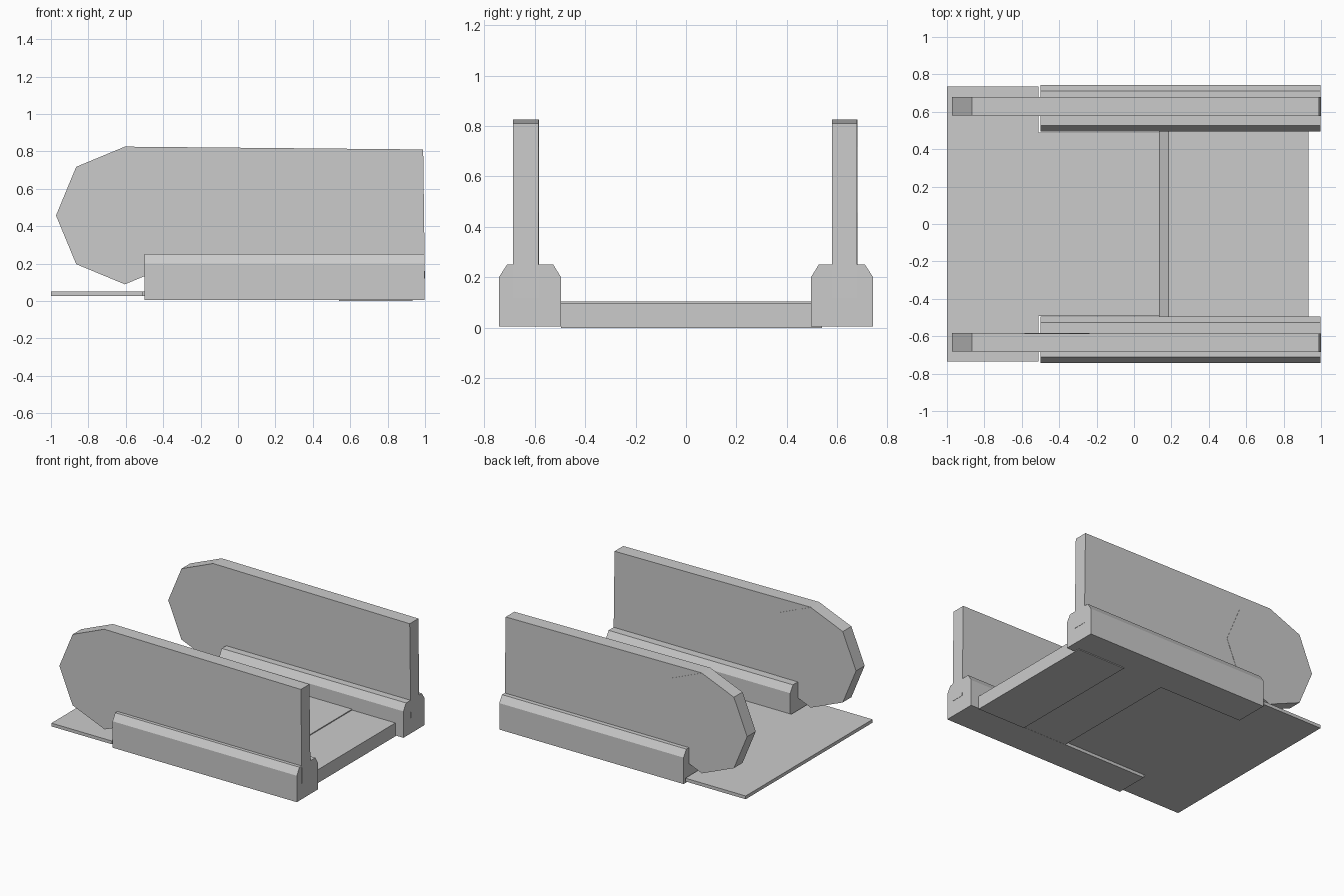
import bpy, bmesh
from math import cos, sin, radians

if "Cube" in bpy.data.objects:
    bpy.data.objects.remove(bpy.data.objects["Cube"])


def prism(name, profile, a, b, axis):
    """Extrude a 2D profile from a to b along 'X' (profile = y,z) or 'Y' (profile = x,z)."""
    def place(p, t):
        return (t, p[0], p[1]) if axis == 'X' else (p[0], t, p[1])
    bm = bmesh.new()
    lo = [bm.verts.new(place(p, a)) for p in profile]
    hi = [bm.verts.new(place(p, b)) for p in profile]
    bm.faces.new(lo)
    bm.faces.new(hi[::-1])
    n = len(profile)
    for i in range(n):
        j = (i + 1) % n
        bm.faces.new((lo[i], hi[i], hi[j], lo[j]))
    bmesh.ops.recalc_face_normals(bm, faces=bm.faces)
    mesh = bpy.data.meshes.new(name)
    bm.to_mesh(mesh)
    bm.free()
    ob = bpy.data.objects.new(name, mesh)
    bpy.context.collection.objects.link(ob)
    return ob


def box(name, x, y, z):
    return prism(name, [(x[0], z[0]), (x[1], z[0]), (x[1], z[1]), (x[0], z[1])], y[0], y[1], 'Y')


for side, s, wall_y in (("left", 1, 0.628), ("right", -1, -0.635)):
    # Chamfered base rail
    rail = [(0.495, 0.006), (0.742, 0.006), (0.742, 0.2), (0.71, 0.25), (0.526, 0.25), (0.495, 0.2)]
    prism("rail_" + side, [(s * y, z) for y, z in rail], -0.5, 0.997, 'X')

    # Upright side panel, slightly tapered
    panel = [(-0.605, 0.825), (0.99, 0.81), (0.999, 0.12), (-0.5, 0.135), (-0.605, 0.1)]
    prism("panel_" + side, panel, wall_y - 0.05, wall_y + 0.05, 'Y')

    # Eight-sided rounded end of the panel
    disc = [(-0.605 + 0.368 * cos(radians(45 * i)), 0.457 + 0.368 * sin(radians(45 * i)))
            for i in range(8)]
    prism("panel_end_" + side, disc, wall_y - 0.048, wall_y + 0.052, 'Y')

# Thin floor: wide front plate, narrower middle plate
box("wide_plate", (-1.0, -0.51), (-0.736, 0.736), (0.026, 0.05))
box("middle_plate", (-0.51, 0.18), (-0.492, 0.488), (0.026, 0.05))

# Raised floor with sloped leading edge, then the end slab
prism("raised_floor", [(0.135, 0.05), (0.185, 0.105), (0.58, 0.105), (0.58, 0.007), (0.18, 0.007), (0.18, 0.04)],
      -0.495, 0.495, 'Y')
box("end_slab", (0.54, 0.932), (-0.495, 0.54), (0.0, 0.098))
